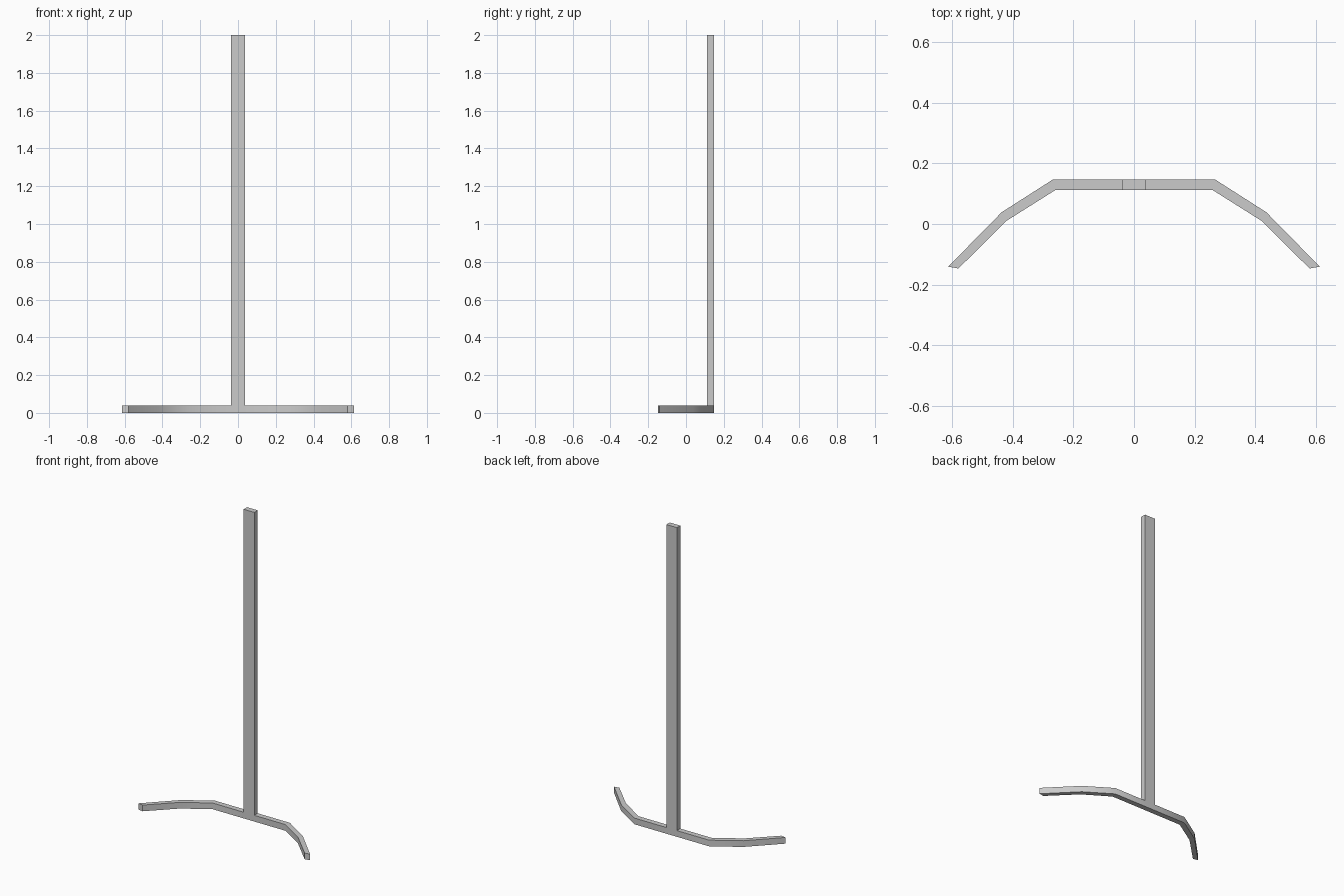
import bpy, bmesh, math

if "Cube" in bpy.data.objects:
    bpy.data.objects.remove(bpy.data.objects["Cube"])

BASE_H, TOP = 0.04, 2.0

# Half of the bent foot seen from above: (outer point, inner point) per section
half = [((0.038, 0.147), (0.038, 0.112)),
        ((0.268, 0.147), (0.260, 0.112)),
        ((0.437, 0.039), (0.422, 0.010)),
        ((0.614, -0.141), (0.580, -0.147))]
mirrored = [((-o[0], o[1]), (-i[0], i[1])) for o, i in reversed(half)]
sections = mirrored + half

bm = bmesh.new()

# Foot: flat strip of quads, thickened upwards
rows = [[bm.verts.new((x, y, 0)) for x, y in pair] for pair in sections]
strip = [bm.faces.new((a[0], a[1], b[1], b[0])) for a, b in zip(rows, rows[1:])]
geom = bmesh.ops.extrude_face_region(bm, geom=strip, use_keep_orig=True)["geom"]
for v in geom:
    if isinstance(v, bmesh.types.BMVert):
        v.co.z = BASE_H

# Post: the middle top face pulled up to full height
bm.faces.ensure_lookup_table()
middle = [f for f in bm.faces
          if all(abs(v.co.x) < 0.05 and v.co.z > 0.01 for v in f.verts)]
geom = bmesh.ops.extrude_face_region(bm, geom=middle)["geom"]
for v in geom:
    if isinstance(v, bmesh.types.BMVert):
        v.co.z = TOP

bmesh.ops.recalc_face_normals(bm, faces=bm.faces)
mesh = bpy.data.meshes.new("post_with_bent_foot")
bm.to_mesh(mesh)
bm.free()
stand = bpy.data.objects.new("post_with_bent_foot", mesh)
bpy.context.collection.objects.link(stand)

# Soft shading across the foot's bends, sharp box edges
bpy.context.view_layer.objects.active = stand
stand.select_set(True)
bpy.ops.object.shade_smooth_by_angle(angle=math.radians(40))
